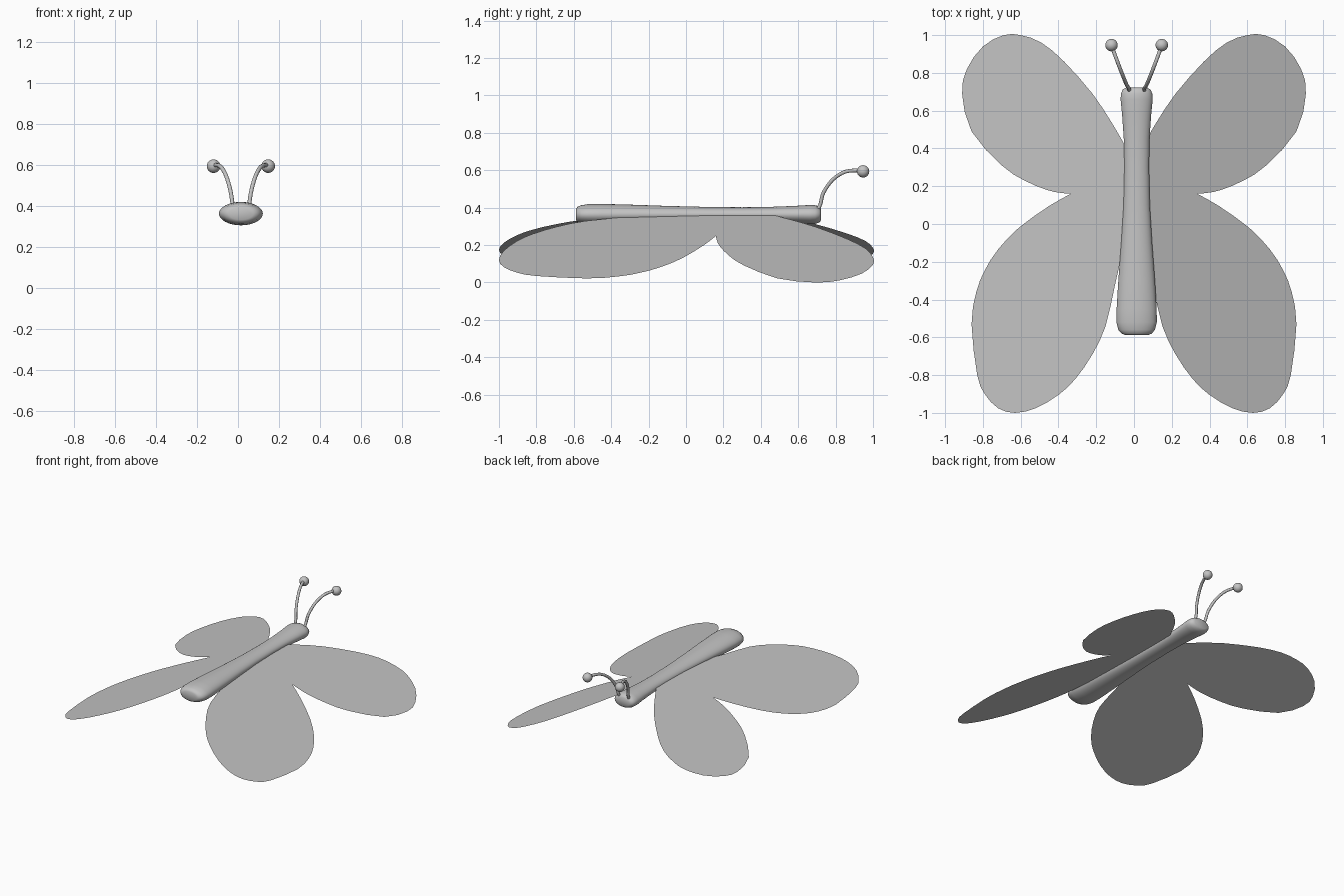
import bpy
import bmesh
import math
from mathutils import Vector

cube = bpy.data.objects.get("Cube")
if cube:
    bpy.data.objects.remove(cube, do_unlink=True)

grey = bpy.data.materials.new("light_grey")
grey.use_nodes = True
colour = (0.55, 0.55, 0.55, 1)
grey.diffuse_color = colour
grey.node_tree.nodes["Principled BSDF"].inputs["Base Color"].default_value = colour

MID = 0.014      # body axis, slightly off centre
AXIS_Z = 0.363


def add_mesh(name, bm, smooth):
    mesh = bpy.data.meshes.new(name)
    bm.to_mesh(mesh)
    bm.free()
    obj = bpy.data.objects.new(name, mesh)
    bpy.context.collection.objects.link(obj)
    mesh.materials.append(grey)
    for face in mesh.polygons:
        face.use_smooth = smooth
    return obj


def smooth_path(points, steps):
    """Catmull-Rom curve through the points."""
    pts = [Vector(p) for p in points]
    pts = [pts[0] * 2 - pts[1]] + pts + [pts[-1] * 2 - pts[-2]]
    path = []
    for a, b, c, d in zip(pts, pts[1:], pts[2:], pts[3:]):
        for i in range(steps):
            t = i / steps
            path.append(0.5 * (2 * b + (c - a) * t + (2 * a - 5 * b + 4 * c - d) * t ** 2
                               + (3 * b - a - 3 * c + d) * t ** 3))
    return path + [pts[-2]]


# Body: elliptical rings along y, given as (y, half width, half height)
rings = [(-.588, .06, .03), (-.58, .08, .042), (-.56, .097, .05), (-.52, .107, .056),
         (-.45, .106, .057), (-.3, .097, .053), (-.1, .082, .046), (.1, .07, .041),
         (.3, .066, .039), (.45, .068, .041), (.58, .077, .046), (.66, .085, .051),
         (.69, .083, .05), (.712, .074, .043), (.722, .055, .031)]
SIDES = 32
bm = bmesh.new()
loops = []
for y, w, h in rings:
    angles = [math.tau * i / SIDES for i in range(SIDES)]
    loops.append([bm.verts.new((MID + w * math.cos(a), y, AXIS_Z + h * math.sin(a)))
                  for a in angles])
for lower, upper in zip(loops, loops[1:]):
    for i in range(SIDES):
        j = (i + 1) % SIDES
        bm.faces.new((lower[i], upper[i], upper[j], lower[j]))
bm.faces.new(loops[0])
bm.faces.new(reversed(loops[-1]))
bmesh.ops.recalc_face_normals(bm, faces=bm.faces)
add_mesh("body", bm, True)

# Wings: flat sheets with a front and a rear lobe, sloping down from the body
front_lobe = [(.05, .42), (.12, .54), (.22, .69), (.37, .86), (.49, .96), (.6, 1), (.69, 1),
              (.8, .94), (.885, .82), (.91, .69), (.86, .49), (.7, .31), (.58, .23),
              (.46, .18), (.39, .165), (.335, .16)]
rear_lobe = [(.335, .16), (.45, .095), (.61, -.02), (.72, -.135), (.79, -.245), (.835, -.36),
             (.86, -.53), (.83, -.8), (.79, -.9), (.72, -.975), (.63, -1), (.52, -.975),
             (.4, -.905), (.31, -.82), (.22, -.69), (.15, -.54), (.1, -.32), (.05, -.1)]
outline = smooth_path(front_lobe, 2)[:-1] + smooth_path(rear_lobe, 2)
for name, side, tip_z in (("left_wing", 1, 0), ("right_wing", -1, .08)):
    slope = (AXIS_Z - tip_z) / (.91 - .07)
    bm = bmesh.new()
    face = bm.faces.new([bm.verts.new((side * p.x, p.y, tip_z + slope * (.91 - p.x)))
                         for p in outline])
    face.normal_update()
    if face.normal.z < 0:
        face.normal_flip()
    bmesh.ops.triangulate(bm, faces=[face])
    add_mesh(name, bm, False)

# Antennae: curved stalks with a ball at the tip
stalk = [(.038, .7, .38), (.042, .719, .42), (.052, .735, .48), (.073, .785, .55),
         (.1, .855, .593), (.133, .945, .6)]
for name, side in (("left", 1), ("right", -1)):
    path = smooth_path([(MID + side * x, y, z) for x, y, z in stalk], 4)
    curve = bpy.data.curves.new(name + "_antenna", "CURVE")
    curve.dimensions = "3D"
    curve.bevel_depth = 0.01
    curve.bevel_resolution = 3
    curve.use_fill_caps = True
    spline = curve.splines.new("POLY")
    spline.points.add(len(path) - 1)
    for point, p in zip(spline.points, path):
        point.co = (*p, 1)
    spline.use_smooth = True
    curve.materials.append(grey)
    bpy.context.collection.objects.link(bpy.data.objects.new(name + "_antenna", curve))

    bm = bmesh.new()
    bmesh.ops.create_uvsphere(bm, u_segments=24, v_segments=12, radius=0.033)
    bmesh.ops.translate(bm, verts=bm.verts, vec=(MID + side * .133, .947, .594))
    add_mesh(name + "_antenna_ball", bm, True)
